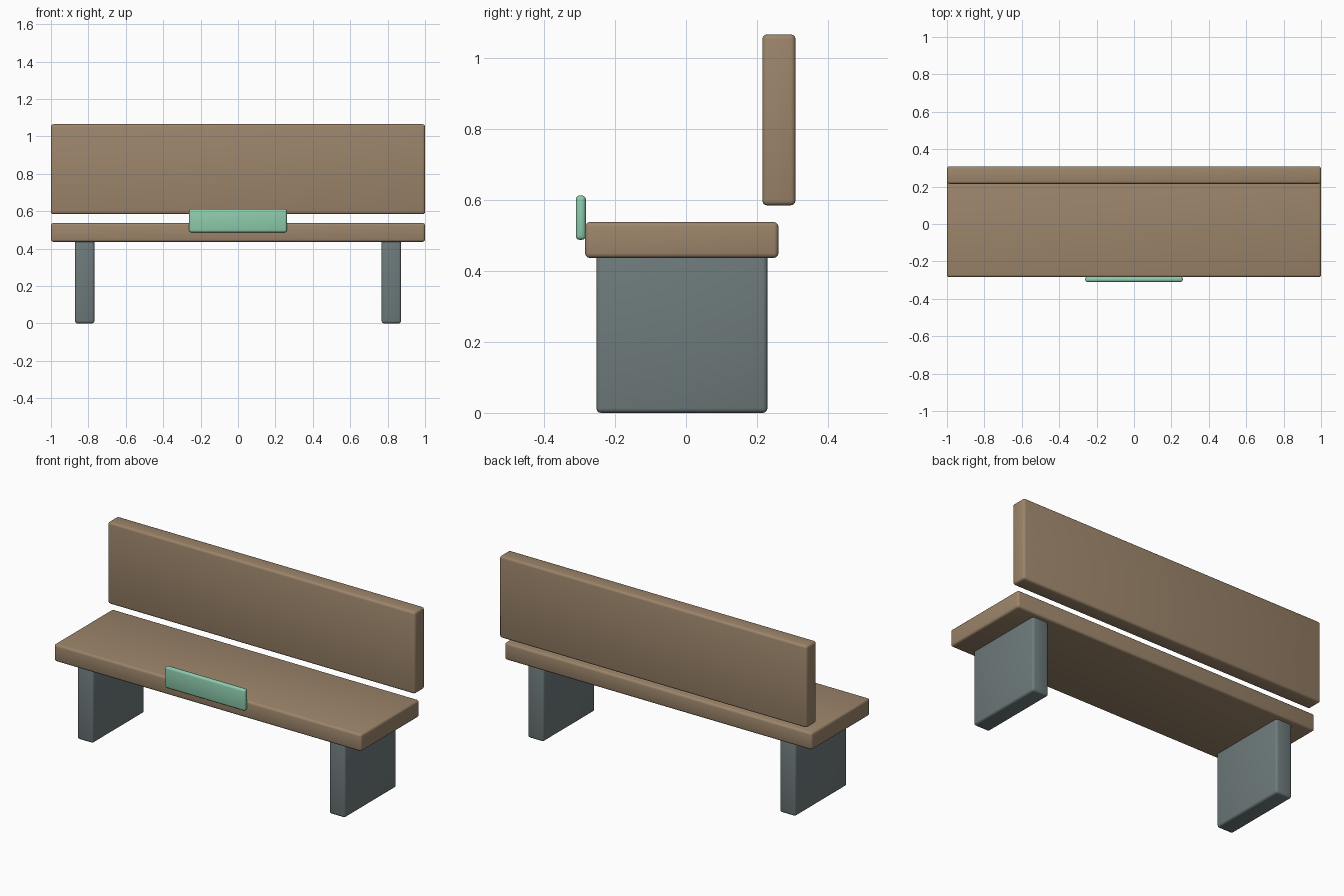
import bpy

cube = bpy.data.objects.get("Cube")
if cube:
    bpy.data.objects.remove(cube, do_unlink=True)


def make_material(name, rgb):
    mat = bpy.data.materials.new(name)
    mat.use_nodes = True
    colour = (*rgb, 1.0)
    mat.diffuse_color = colour
    mat.node_tree.nodes["Principled BSDF"].inputs["Base Color"].default_value = colour
    return mat


def rounded_box(name, low, high, mat, radius):
    """Box between two corners with softly rounded edges."""
    centre = [(a + b) / 2 for a, b in zip(low, high)]
    bpy.ops.mesh.primitive_cube_add(size=1, location=centre)
    obj = bpy.context.object
    obj.name = name
    obj.scale = [b - a for a, b in zip(low, high)]
    bpy.ops.object.transform_apply(location=False, rotation=False, scale=True)
    obj.data.materials.append(mat)
    bevel = obj.modifiers.new("Rounded edges", 'BEVEL')
    bevel.width = radius
    bevel.segments = 3
    bpy.ops.object.modifier_apply(modifier=bevel.name)
    bpy.ops.object.shade_smooth_by_angle()
    return obj


wood = make_material("brown wood", (0.335, 0.235, 0.147))
stone = make_material("slate grey", (0.155, 0.195, 0.2))
mint = make_material("mint green", (0.27, 0.6, 0.42))

# Seat and backrest planks
rounded_box("seat", (-1, -0.284, 0.436), (1, 0.26, 0.537), wood, 0.013)
rounded_box("backrest", (-1, 0.215, 0.584), (1, 0.308, 1.065), wood, 0.013)

# Slab legs, one at each end
for side, x in (("right", -0.82), ("left", 0.82)):
    rounded_box(side + "_leg", (x - 0.052, -0.252, 0), (x + 0.052, 0.229, 0.455), stone, 0.013)

# Plaque on the front edge of the seat
rounded_box("front_plaque", (-0.261, -0.31, 0.487), (0.261, -0.282, 0.612), mint, 0.011)
